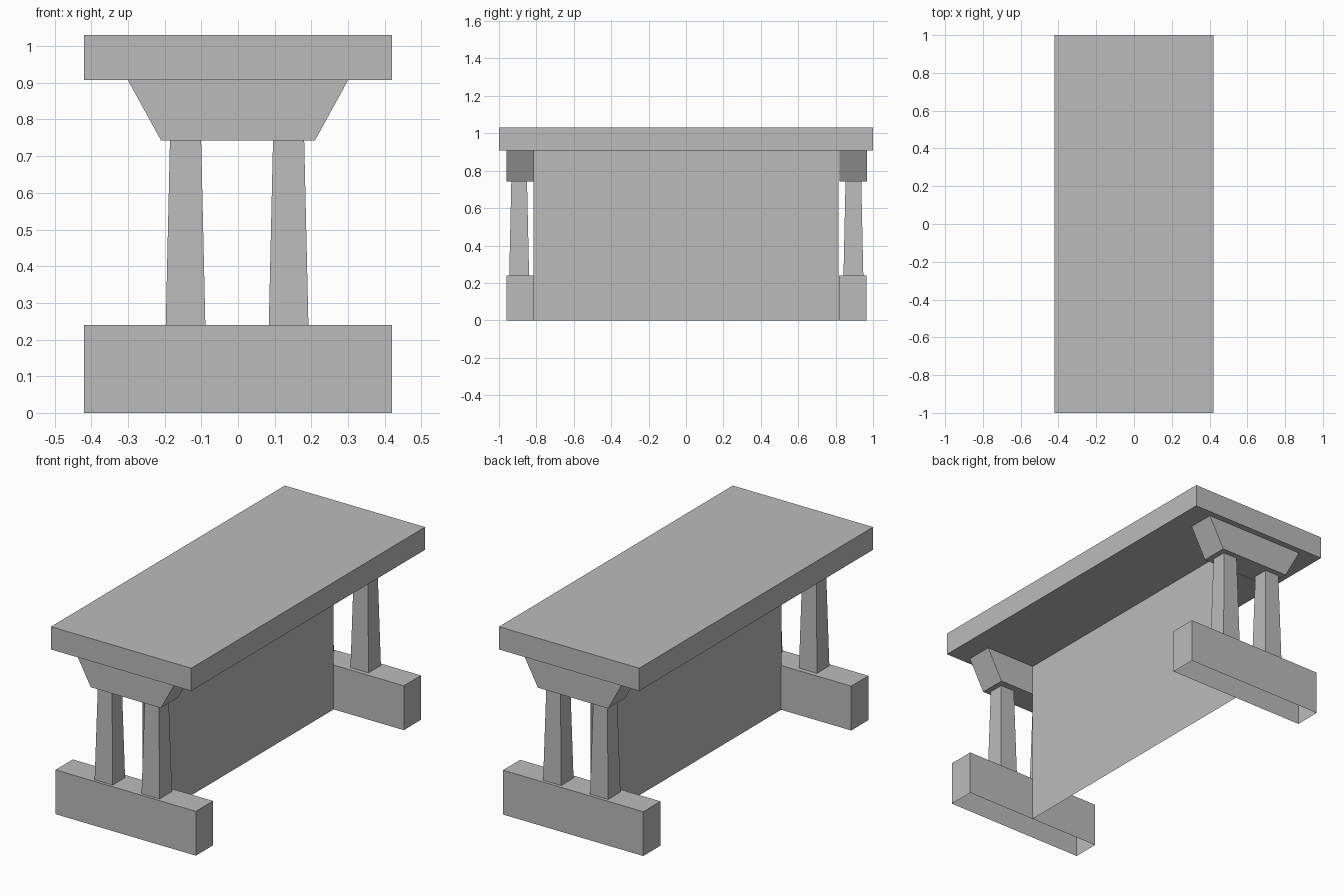
import bpy

cube = bpy.data.objects.get("Cube")
if cube:
    bpy.data.objects.remove(cube, do_unlink=True)

# Single plain grey material
grey = bpy.data.materials.new("plain_grey")
grey.use_nodes = True
colour = (0.5, 0.5, 0.5, 1)
grey.diffuse_color = colour
grey.node_tree.nodes["Principled BSDF"].inputs["Base Color"].default_value = colour


def make_mesh(name, verts, faces):
    mesh = bpy.data.meshes.new(name)
    mesh.from_pydata(verts, [], faces)
    mesh.materials.append(grey)
    obj = bpy.data.objects.new(name, mesh)
    bpy.context.collection.objects.link(obj)
    return obj


def rect(size_x, size_y, cx, cy, z):
    hx, hy = size_x / 2, size_y / 2
    return [(cx - hx, cy - hy, z), (cx + hx, cy - hy, z),
            (cx + hx, cy + hy, z), (cx - hx, cy + hy, z)]


def block(name, bottom, top, z0, z1, cx=0, cy=0, open_bottom=False):
    """Box between two rectangles, which may differ in size."""
    verts = rect(*bottom, cx, cy, z0) + rect(*top, cx, cy, z1)
    faces = [(i, (i + 1) % 4, (i + 1) % 4 + 4, i + 4) for i in range(4)]
    faces.append((4, 5, 6, 7))
    if not open_bottom:
        faces.append((3, 2, 1, 0))
    return make_mesh(name, verts, faces)


FOOT_TOP, CAP_BOTTOM, SLAB_BOTTOM, SLAB_TOP = 0.24, 0.743, 0.907, 1.03
WIDTH, DEPTH = 0.84, 0.147

# Table top
block("table_top", (WIDTH, 2), (WIDTH, 2), SLAB_BOTTOM, SLAB_TOP)

# Trestle at each end: hollow foot, two tapered legs, flared cap
for end, side, foot_y, leg_y, cap_y in (("front", -1, 0.887, 0.892, 0.886),
                                        ("back", 1, 0.892, 0.895, 0.893)):
    block(end + "_foot", (WIDTH, DEPTH), (WIDTH, DEPTH), 0, FOOT_TOP,
          cy=side * foot_y, open_bottom=True)
    for hand, x in (("right", -0.143), ("left", 0.138)):
        block(end + "_" + hand + "_leg", (0.108, 0.106), (0.085, 0.084),
              FOOT_TOP, CAP_BOTTOM, cx=x, cy=side * leg_y)
    block(end + "_cap", (0.42, DEPTH), (0.6, DEPTH), CAP_BOTTOM, SLAB_BOTTOM,
          cy=side * cap_y)

# Thin upright panel along the middle
panel_y = 0.816
make_mesh("centre_panel",
          [(0, -panel_y, 0), (0, panel_y, 0),
           (0, panel_y, SLAB_BOTTOM), (0, -panel_y, SLAB_BOTTOM)],
          [(0, 1, 2, 3)])
